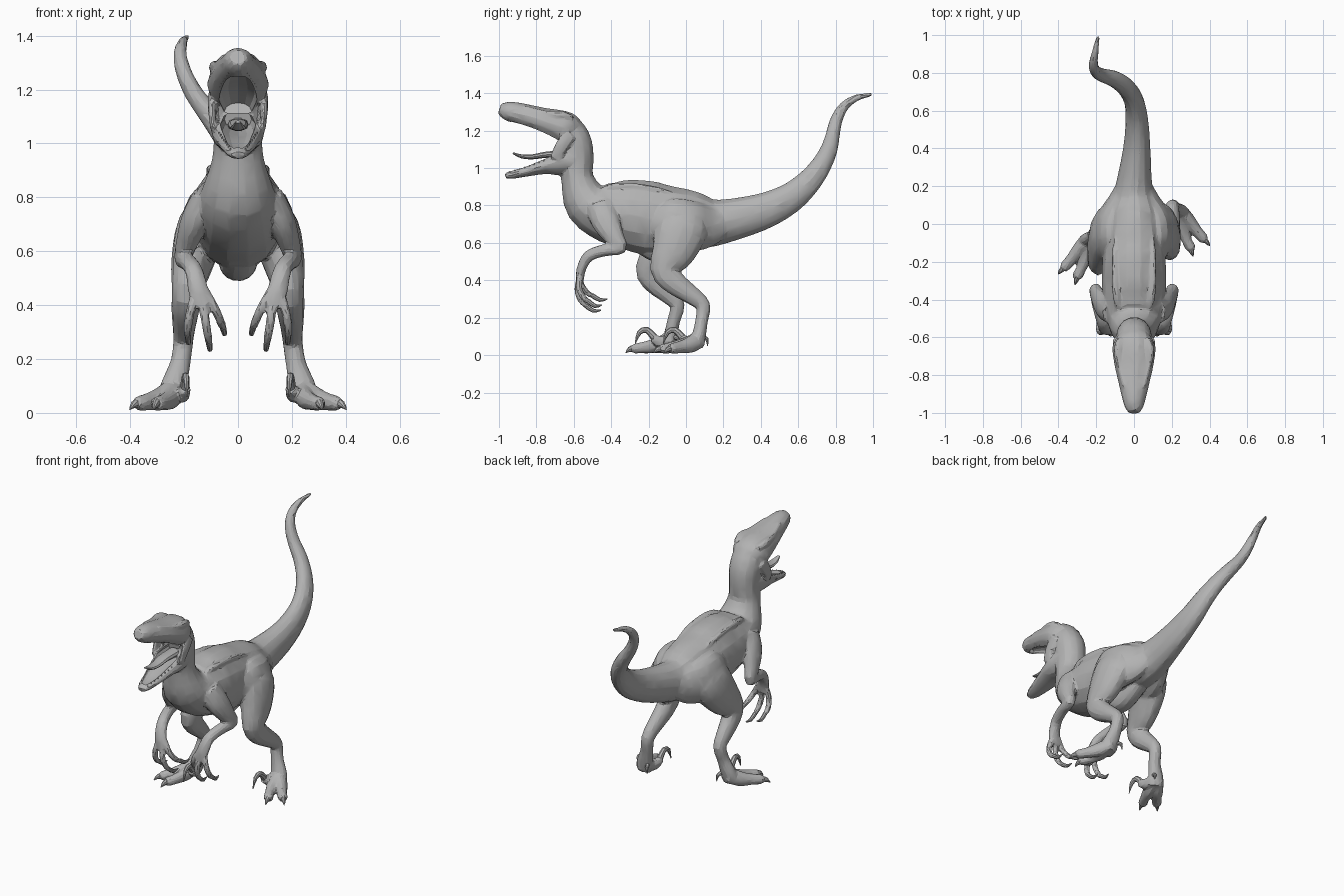
import bpy, bmesh, math
from mathutils import Vector

SIDES = 14
grey = bpy.data.materials.new("grey_skin")
grey.diffuse_color = (0.45, 0.45, 0.45, 1)


def smooth_path(pts, steps):
    """Catmull-Rom through rows of (x, y, z, half width, half depth)."""
    p = [Vector(q) for q in pts]
    p = [p[0] * 2 - p[1]] + p + [p[-1] * 2 - p[-2]]
    out = []
    for i in range(1, len(p) - 2):
        a, b, c, d = p[i - 1:i + 3]
        for s in range(steps):
            t = s / steps
            out.append(0.5 * (2 * b + (c - a) * t + (2 * a - 5 * b + 4 * c - d) * t * t
                              + (3 * b - a - 3 * c + d) * t ** 3))
    return out + [p[-2]]


def add_tube(bm, pts, sides=SIDES, steps=3):
    rows = smooth_path(pts, steps)
    rings = []
    for i, r in enumerate(rows):
        tan = (rows[min(i + 1, len(rows) - 1)] - rows[max(i - 1, 0)])
        tan = Vector(tan[:3]).normalized()
        side = Vector((1, 0, 0))
        side = (side - tan * side.dot(tan)).normalized()
        up = tan.cross(side)
        w, h = max(r[3], 0.002), max(r[4], 0.002)
        ring = []
        for k in range(sides):
            a = 2 * math.pi * k / sides
            ring.append(bm.verts.new(Vector(r[:3]) + side * w * math.cos(a) + up * h * math.sin(a)))
        rings.append(ring)
    for a, b in zip(rings, rings[1:]):
        for k in range(sides):
            j = (k + 1) % sides
            bm.faces.new((a[k], a[j], b[j], b[k]))
    bm.faces.new(rings[0][::-1])
    bm.faces.new(rings[-1])


def build(name, tubes, sides=SIDES, steps=3):
    bm = bmesh.new()
    for t in tubes:
        add_tube(bm, t, sides, steps)
    bmesh.ops.recalc_face_normals(bm, faces=bm.faces)
    me = bpy.data.meshes.new(name)
    bm.to_mesh(me)
    bm.free()
    me.materials.append(grey)
    ob = bpy.data.objects.new(name, me)
    bpy.context.collection.objects.link(ob)
    return ob


def select(ob):
    bpy.ops.object.select_all(action='DESELECT')
    ob.select_set(True)
    bpy.context.view_layer.objects.active = ob


def flip(pts, s):
    return [(q[0] * s,) + tuple(q[1:]) for q in pts]


def stride(pts, s):
    """Mirror a leg; the left one reaches further forward lower down."""
    if s > 0:
        return pts
    return [(-q[0], q[1] - 0.15 * min(1, max(0, (0.72 - q[2]) / 0.5))) + tuple(q[2:]) for q in pts]


# torso, neck and tail in one sweep
spine = [(-.19, .995, 1.395, .009, .009), (-.205, .91, 1.375, .018, .018), (-.215, .845, 1.33, .025, .026),
         (-.2, .805, 1.26, .03, .033), (-.16, .785, 1.18, .035, .038), (-.1, .765, 1.1, .041, .046),
         (-.04, .72, 1.01, .046, .056), (0, .65, .92, .052, .068), (.015, .55, .835, .06, .083),
         (.015, .4, .765, .072, .1), (0, .2, .715, .098, .12), (0, .1, .71, .125, .14),
         (0, 0, .735, .15, .155), (0, -.15, .727, .165, .2), (0, -.3, .75, .17, .193),
         (0, -.42, .765, .162, .166), (0, -.53, .82, .137, .13), (0, -.58, .94, .097, .089),
         (0, -.587, 1.04, .09, .095), (0, -.59, 1.13, .094, .09), (0, -.625, 1.2, .09, .083),
         (0, -.67, 1.235, .07, .06)]
belly = [(0, -.26, .58, .05, .03), (0, -.17, .555, .07, .055), (0, -.09, .55, .065, .06),
         (0, 0, .58, .06, .05), (0, .08, .62, .04, .03)]
# skull with upper jaw, and the dropped lower jaw
skull = [(0, -.59, 1.17, .07, .065), (0, -.63, 1.205, .108, .088), (0, -.68, 1.225, .114, .088),
         (0, -.78, 1.257, .097, .07), (0, -.9, 1.292, .068, .06), (0, -.965, 1.308, .051, .048),
         (0, -.997, 1.318, .03, .028)]
jaw = [(0, -.6, 1.05, .092, .075), (0, -.68, 1.03, .096, .072), (0, -.76, 1.012, .084, .046),
       (0, -.86, .983, .061, .03), (0, -.93, .965, .043, .023), (0, -.967, .957, .022, .014)]
# one side of the face and back
brow = [(.07, -.61, 1.265, .02, .02), (.085, -.67, 1.283, .024, .024), (.075, -.75, 1.29, .017, .017),
        (.05, -.86, 1.322, .012, .012)]
cheek = [(.092, -.62, 1.18, .02, .035), (.097, -.665, 1.12, .014, .035), (.09, -.7, 1.05, .012, .03)]
ridge = [(.08, -.46, .875, .01, .012), (.09, -.4, .897, .02, .02), (.1, -.3, .905, .018, .016),
         (.1, -.15, .885, .016, .014), (.09, 0, .835, .01, .01)]
haunch = [(.05, .22, .71, .035, .06), (.08, .12, .69, .06, .115), (.115, .02, .69, .085, .14),
          (.125, -.09, .7, .08, .14), (.12, -.18, .71, .045, .08)]
# limbs, right side
leg = [(.09, 0, .8, .05, .08), (.135, -.02, .69, .09, .14), (.17, -.065, .56, .078, .12),
       (.19, -.115, .455, .056, .078), (.195, -.06, .385, .052, .064), (.2, .03, .32, .043, .05),
       (.203, .09, .265, .037, .04), (.215, .083, .18, .038, .034), (.238, .068, .1, .05, .038),
       (.248, .055, .045, .05, .035)]
toes = [[(.245, .075, .09, .03, .045), (.285, .025, .056, .036, .044), (.33, -.035, .042, .03, .033),
         (.366, -.075, .035, .028, .028), (.381, -.086, .029, .019, .019)],
        [(.235, .065, .08, .03, .045), (.25, -.01, .052, .034, .04), (.276, -.08, .04, .027, .03),
         (.298, -.122, .034, .028, .027), (.304, -.14, .029, .019, .019)],
        [(.215, .07, .08, .026, .03), (.203, .015, .07, .025, .032), (.197, -.03, .092, .022, .023)]]
arm = [(.115, -.46, .8, .055, .075), (.16, -.43, .715, .052, .076), (.193, -.378, .622, .039, .052),
       (.205, -.35, .573, .032, .035), (.19, -.43, .562, .032, .033), (.165, -.52, .53, .033, .03),
       (.148, -.56, .46, .038, .025), (.132, -.567, .4, .038, .021)]
fingers = [[(.155, -.56, .45, .018, .018), (.178, -.573, .37, .017, .017), (.187, -.55, .31, .016, .016),
            (.186, -.52, .285, .013, .013)],
           [(.135, -.56, .44, .018, .018), (.122, -.58, .35, .017, .017), (.112, -.56, .29, .016, .016),
            (.108, -.53, .26, .013, .013)],
           [(.122, -.56, .45, .018, .018), (.085, -.563, .385, .017, .017), (.063, -.53, .335, .016, .016),
            (.055, -.495, .315, .013, .013)]]

skin = [spine, belly, skull, jaw]
for s in (1, -1):
    skin += [flip(t, s) for t in [brow, cheek, ridge, haunch, arm] + fingers]
    skin += [stride(t, s) for t in [leg] + toes]
body = build("body", skin)

# fuse the skin into one faceted surface
select(body)
mod = body.modifiers.new("fuse", 'REMESH')
mod.mode = 'VOXEL'
mod.voxel_size = 0.008
mod = body.modifiers.new("relax", 'SMOOTH')
mod.iterations = 3
mod = body.modifiers.new("facets", 'DECIMATE')
mod.ratio = 0.08

# hollow palate and jaw
palate = [(0, -.62, 1.12, .05, .035), (0, -.7, 1.16, .07, .045), (0, -.78, 1.19, .066, .042),
          (0, -.88, 1.235, .045, .03), (0, -.95, 1.265, .022, .012)]
trough = [(0, -.62, 1.09, .05, .04), (0, -.71, 1.07, .066, .04), (0, -.8, 1.035, .055, .025),
          (0, -.88, .998, .038, .016), (0, -.94, .985, .018, .008)]
cutters = []
for name, path in (("palate_cutter", palate), ("jaw_cutter", trough)):
    cut = build(name, [path], 12, 2)
    cut.hide_render = True
    cutters.append(cut)
    mod = body.modifiers.new(name, 'BOOLEAN')
    mod.operation = 'DIFFERENCE'
    mod.solver = 'EXACT'
    mod.object = cut
select(body)
for m in list(body.modifiers):
    bpy.ops.object.modifier_apply(modifier=m.name)
for cut in cutters:
    bpy.data.objects.remove(cut)
body.data.materials.clear()
body.data.materials.append(grey)
bpy.ops.object.shade_smooth_by_angle(angle=math.radians(15))

# claws
hand_claws = [[(.186, -.525, .29, .012, .013), (.184, -.485, .262, .01, .011), (.18, -.45, .268, .003, .003)],
              [(.108, -.535, .264, .012, .013), (.104, -.495, .237, .01, .011), (.1, -.455, .24, .003, .003)],
              [(.056, -.5, .318, .012, .013), (.05, -.46, .295, .01, .011), (.045, -.42, .3, .003, .003)]]
foot_claws = [[(.37, -.08, .035, .016, .019), (.388, -.098, .03, .012, .014), (.402, -.115, .012, .002, .002)],
              [(.3, -.13, .036, .016, .019), (.307, -.152, .03, .012, .014), (.313, -.172, .012, .002, .002)],
              [(.197, -.02, .095, .018, .02), (.195, -.06, .135, .014, .017), (.192, -.1, .12, .011, .013),
               (.19, -.122, .06, .002, .002)],
              [(.21, .08, .1, .014, .014), (.195, .112, .085, .01, .01), (.19, .115, .05, .002, .002)]]
for s, label in ((1, "right"), (-1, "left")):
    build(label + "_hand_claws", [flip(t, s) for t in hand_claws], 8, 2)
    build(label + "_foot_claws", [stride(t, s) for t in foot_claws], 8, 2)

# tongue curling upward
build("tongue", [[(0, -.63, 1.07, .04, .025), (0, -.74, 1.072, .037, .018), (0, -.82, 1.06, .031, .014),
                  (0, -.88, 1.063, .024, .011), (0, -.925, 1.08, .01, .005)]], 10)

# teeth along both jaws
teeth = []
for s in (1, -1):
    for i in range(8):
        t = i / 7
        y = -.73 - .22 * t
        x = s * (.08 - .046 * t)
        zu = 1.21 + .07 * t
        teeth.append([(x, y, zu + .015, .006, .007), (x, y, zu - .02, .001, .001)])
        x, y, zl = s * (.07 - .042 * t), -.76 - .18 * t, 1.025 - .06 * t
        teeth.append([(x, y, zl - .01, .005, .006), (x, y, zl + .018, .001, .001)])
build("teeth", teeth, 6, 1)

for ob in bpy.data.objects:
    if ob is not body:
        select(ob)
        bpy.ops.object.shade_smooth_by_angle(angle=math.radians(35))
